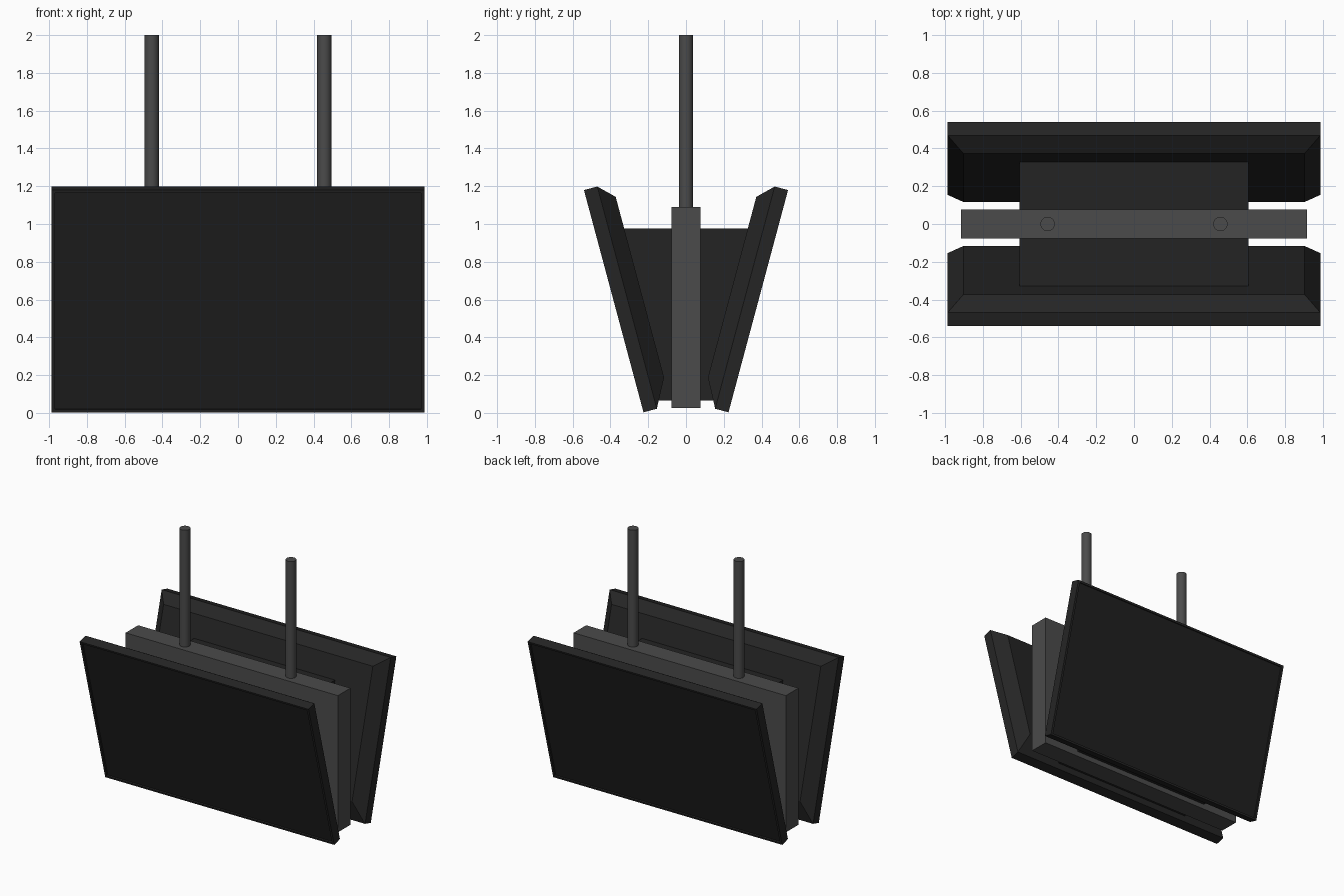
import bpy, bmesh, math
from mathutils import Vector

if "Cube" in bpy.data.objects:
    bpy.data.objects.remove(bpy.data.objects["Cube"])


def material(name, v):
    m = bpy.data.materials.new(name)
    m.diffuse_color = (v, v, v, 1)
    m.use_nodes = True
    m.node_tree.nodes["Principled BSDF"].inputs["Base Color"].default_value = m.diffuse_color
    return m


GREY = material("mount grey", 0.07)
CASE = material("case black", 0.0185)
SCREEN = material("screen black", 0.0145)
BRACKET = material("bracket black", 0.0175)


def loft(name, loops, mats):
    """Skin consecutive four-point loops and cap both ends."""
    bm = bmesh.new()
    rings = [[bm.verts.new(p) for p in loop] for loop in loops]
    for a, b in zip(rings, rings[1:]):
        for i in range(4):
            j = (i + 1) % 4
            bm.faces.new((a[i], a[j], b[j], b[i]))
    first = bm.faces.new(rings[0])
    bm.faces.new(rings[-1])
    first.material_index = len(mats) - 1      # first cap takes the last material
    bmesh.ops.recalc_face_normals(bm, faces=bm.faces)
    me = bpy.data.meshes.new(name)
    bm.to_mesh(me)
    bm.free()
    for m in mats:
        me.materials.append(m)
    ob = bpy.data.objects.new(name, me)
    bpy.context.collection.objects.link(ob)
    return ob


# Two tilted displays: recessed screen, thin rim, chamfered back
TILT = math.radians(15)
UP = Vector((0, -math.sin(TILT), math.cos(TILT)))     # up along the front display
BACK = Vector((0, math.cos(TILT), math.sin(TILT)))    # from screen to back
ORIGIN = Vector((0, -0.225, 0.003))
H = 1.218


def ring(half, low, high, depth):
    return [ORIGIN + Vector((x, 0, 0)) + UP * u + BACK * depth
            for x, u in ((-half, low), (half, low), (half, high), (-half, high))]


sections = [ring(0.97, 0.015, H - 0.015, 0.012),
            ring(0.97, 0.015, H - 0.015, 0),
            ring(0.987, 0, H, 0),
            ring(0.987, 0, H, 0.073),
            ring(0.902, 0.15, H - 0.078, 0.153)]
loft("front_display", sections, [CASE, SCREEN])
rear = loft("rear_display", sections, [CASE, SCREEN])
rear.rotation_euler.z = math.pi

# Tapered bracket joining both displays
bracket = [[(x, -0.15, 0.065), (x, 0.15, 0.065), (x, 0.328, 0.975), (x, -0.328, 0.975)]
           for x in (-0.607, 0.607)]
loft("tapered_bracket", bracket, [BRACKET])

# Central mounting slab
slab = [[(-0.915, -0.077, z), (0.915, -0.077, z), (0.915, 0.077, z), (-0.915, 0.077, z)]
        for z in (0.025, 1.09)]
loft("central_slab", slab, [GREY])

# Ceiling poles
for side, x in (("left", -0.457), ("right", 0.457)):
    bpy.ops.mesh.primitive_cylinder_add(vertices=24, radius=0.038, depth=0.95,
                                        location=(x, 0, 1.525))
    pole = bpy.context.object
    pole.name = side + "_ceiling_pole"
    pole.data.materials.append(GREY)
    bpy.ops.object.shade_smooth_by_angle()
